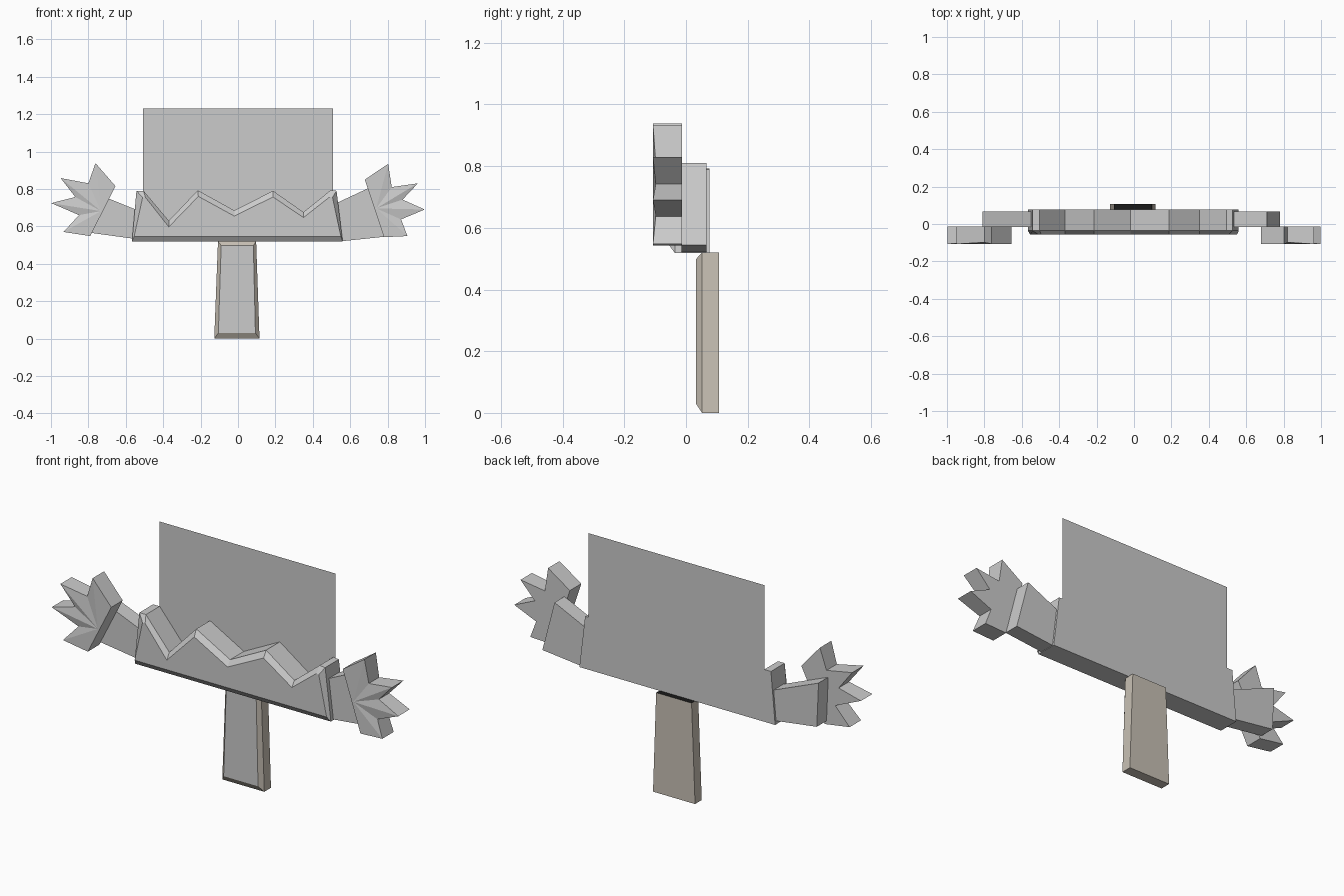
import bpy, bmesh

if "Cube" in bpy.data.objects:
    bpy.data.objects.remove(bpy.data.objects["Cube"])


def material(name, rgb):
    m = bpy.data.materials.new(name)
    m.diffuse_color = (*rgb, 1)
    m.use_nodes = True
    m.node_tree.nodes["Principled BSDF"].inputs["Base Color"].default_value = m.diffuse_color
    return m


def finish(name, bm, materials=()):
    mesh = bpy.data.meshes.new(name)
    bmesh.ops.recalc_face_normals(bm, faces=bm.faces)
    bm.to_mesh(mesh)
    bm.free()
    for m in materials:
        mesh.materials.append(m)
    obj = bpy.data.objects.new(name, mesh)
    bpy.context.collection.objects.link(obj)
    return obj


def loft(bm, layers, cap_front=True):
    """Join (outline, y) layers from back to front with walls and caps."""
    rings = []
    for outline, depth in layers:
        ys = depth if isinstance(depth, (list, tuple)) else [depth] * len(outline)
        rings.append([bm.verts.new((x, y, z)) for (x, z), y in zip(outline, ys)])
    for a, b in zip(rings, rings[1:]):
        for i in range(len(a)):
            j = (i + 1) % len(a)
            bm.faces.new((a[i], a[j], b[j], b[i]))
    bm.faces.new(rings[0])
    if cap_front:
        bm.faces.new(rings[-1])
    return rings


# Zigzag grass-like front board with a chamfered front
outer = [(-0.567, 0.518), (0.56, 0.518), (0.527, 0.79), (0.495, 0.793),
         (0.35, 0.676), (0.187, 0.79), (-0.02, 0.685), (-0.215, 0.793),
         (-0.37, 0.63), (-0.505, 0.79), (-0.543, 0.79)]
inner = [(-0.555, 0.547), (0.55, 0.547), (0.505, 0.755), (0.49, 0.757),
         (0.35, 0.647), (0.187, 0.757), (-0.02, 0.655), (-0.212, 0.76),
         (-0.37, 0.597), (-0.495, 0.755), (-0.51, 0.755)]
bm = bmesh.new()
loft(bm, [(outer, 0.077), (outer, -0.036), (inner, -0.057)])
finish("zigzag_board", bm)

# Thin upright back panel
bm = bmesh.new()
bm.faces.new([bm.verts.new((x, 0.079, z)) for x, z in
              ((0.507, 0.52), (-0.507, 0.52), (-0.507, 1.23), (0.507, 1.23))])
bm.normal_update()
panel_mesh = finish("back_panel", bm).data
if panel_mesh.polygons[0].normal.y < 0:
    panel_mesh.flip_normals()

# Short arms flaring outwards
arms = {"left_arm": [(-0.53, 0.53), (-0.80, 0.567), (-0.81, 0.797), (-0.53, 0.683)],
        "right_arm": [(0.53, 0.518), (0.78, 0.544), (0.71, 0.81), (0.50, 0.712)]}
for name, outline in arms.items():
    bm = bmesh.new()
    loft(bm, [(outline, 0.067), (outline, -0.015)])
    finish(name, bm)

# Spiky hands: fingertips and notches, front face fanned from the wrist
hands = {"left_hand": [(-0.655, 0.815), (-0.79, 0.548), (-0.933, 0.57), (-0.85, 0.66),
                       (-0.998, 0.724), (-0.87, 0.757), (-0.948, 0.858),
                       (-0.80, 0.83), (-0.762, 0.938)],
         "right_hand": [(0.678, 0.85), (0.78, 0.542), (0.906, 0.548), (0.872, 0.637),
                        (0.998, 0.69), (0.88, 0.743), (0.962, 0.83),
                        (0.822, 0.81), (0.803, 0.934)]}
for name, outline in hands.items():
    front = [-0.106 if i in (3, 5, 7) else -0.100 for i in range(9)]
    front = [-0.098 if i in (3, 5, 7) else -0.107 for i in range(9)]
    bm = bmesh.new()
    ring = loft(bm, [(outline, -0.013), (outline, front)], cap_front=False)[-1]
    centre = bm.verts.new((ring[0].co + ring[1].co) / 2)
    centre.co.x += 0.01 if outline[0][0] > 0 else -0.01
    for i in range(9):
        bm.faces.new((centre, ring[i], ring[(i + 1) % 9]))
    finish(name, bm)

# Tapered stake: brown sides, grey front, dark top end
wood = material("wood", (0.58, 0.53, 0.46))
grey = material("plain_grey", (0.8, 0.8, 0.8))
dark = material("dark_end", (0.01, 0.01, 0.01))
side = [(-0.127, 0), (0.115, 0), (0.097, 0.52), (-0.107, 0.52)]
face = [(-0.105, 0.03), (0.093, 0.03), (0.082, 0.498), (-0.09, 0.498)]
bm = bmesh.new()
loft(bm, [(side, 0.107), (side, 0.052), (face, 0.032)])
bmesh.ops.recalc_face_normals(bm, faces=bm.faces)
for f in bm.faces:
    f.material_index = 1 if f.normal.y < -0.95 else 2 if f.normal.z > 0.95 else 0
finish("stake", bm, (wood, grey, dark))
